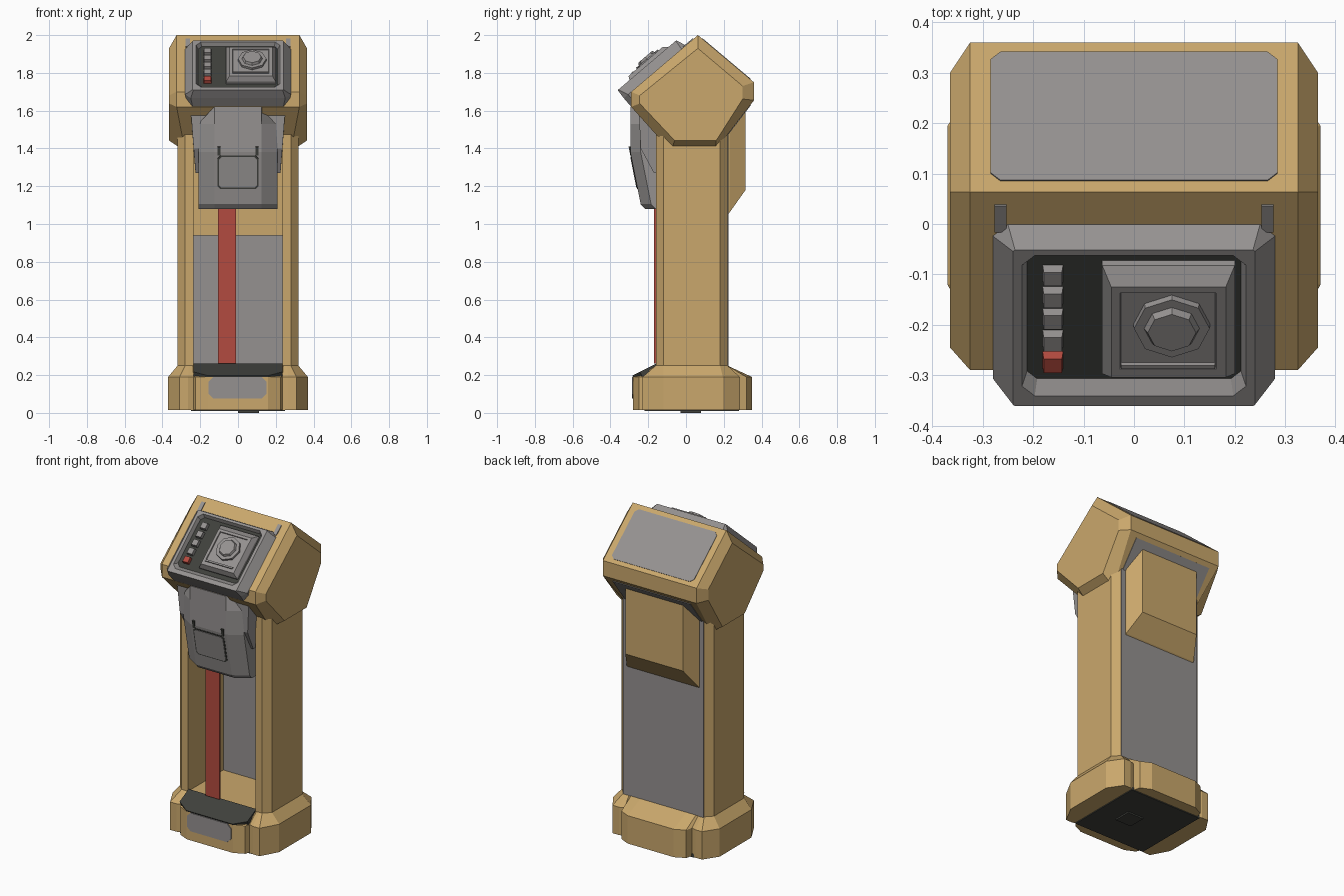
import bpy, bmesh, math
from mathutils import Matrix, Vector


def mat(name, c):
    m = bpy.data.materials.new(name)
    m.diffuse_color = (*c, 1)
    return m


YELLOW = mat("ochre", (0.59, 0.39, 0.15))
GREY = mat("grey", (0.30, 0.285, 0.28))
DARK = mat("charcoal", (0.05, 0.052, 0.045))
RED = mat("red", (0.45, 0.07, 0.05))


def frame(y, z, dy, dz):
    """Local axes: x stays x, local y runs along (dy, dz), local z is the face normal."""
    d = Vector((0, dy, dz)).normalized()
    n = Vector((1, 0, 0)).cross(d)
    m = Matrix(((1, 0, 0), d, n)).transposed().to_4x4()
    m.translation = (0, y, z)
    return m


def loft(name, rings, material, m=Matrix(), end=None):
    """Skin a list of equal-length rings and cap both ends."""
    bm = bmesh.new()
    vs = [[bm.verts.new(m @ Vector(p)) for p in r] for r in rings]
    n = len(rings[0])
    for a, b in zip(vs, vs[1:]):
        for i in range(n):
            j = (i + 1) % n
            bm.faces.new((a[i], a[j], b[j], b[i]))
    bm.faces.new(vs[0][::-1])
    bm.faces.new(vs[-1]).material_index = 1 if end else 0
    bmesh.ops.recalc_face_normals(bm, faces=bm.faces)
    me = bpy.data.meshes.new(name)
    bm.to_mesh(me)
    bm.free()
    me.materials.append(material)
    if end:
        me.materials.append(end)
    ob = bpy.data.objects.new(name, me)
    bpy.context.collection.objects.link(ob)
    return ob


def rect(x0, x1, y0, y1, z, c=0):
    if not c:
        return [(x0, y0, z), (x1, y0, z), (x1, y1, z), (x0, y1, z)]
    return [(x0 + c, y0, z), (x1 - c, y0, z), (x1, y0 + c, z), (x1, y1 - c, z),
            (x1 - c, y1, z), (x0 + c, y1, z), (x0, y1 - c, z), (x0, y0 + c, z)]


def block(name, x0, x1, y0, y1, z0, z1, material, m=Matrix(), c=0):
    return loft(name, [rect(x0, x1, y0, y1, z0, c), rect(x0, x1, y0, y1, z1, c)], material, m)


def sym(half, z):
    """Mirror a half outline in x to a closed ring."""
    return [(x, y, z) for x, y in half] + [(-x, y, z) for x, y in half[::-1]]


# base with notched corners, sloping in to the column
foot = [(0.16, -0.28), (0.225, -0.25), (0.235, -0.22), (0.265, -0.23), (0.31, -0.23), (0.37, -0.12),
        (0.37, 0.195), (0.31, 0.285), (0.265, 0.285), (0.235, 0.275), (0.225, 0.32), (0.16, 0.35)]
neck_in = [(0.16, -0.16), (0.225, -0.16), (0.24, -0.16), (0.26, -0.16), (0.28, -0.16), (0.32, -0.12),
           (0.32, 0.18), (0.28, 0.22), (0.26, 0.22), (0.24, 0.22), (0.225, 0.22), (0.16, 0.22)]
loft("base", [sym(foot, 0.015), sym(foot, 0.19), sym(neck_in, 0.25)], YELLOW)
block("underside_plate", -0.25, 0.25, -0.22, 0.28, 0.009, 0.03, DARK)
block("underside_foot", 0, 0.11, -0.03, 0.08, 0, 0.02, DARK)
lip = [(0.16, 0), (0.235, 0.045), (0.235, 0.145)]
loft("base_lip", [sym(lip, -0.02), sym(lip, 0.008)], DARK, frame(-0.28, 0.19, 0.12, 0.06))
block("base_front_panel", -0.155, 0.15, 0.075, 0.19, -0.01, 0.006, GREY, frame(-0.28, 0, 0, 1), 0.025)

# column: two posts, rear panel, inner upper panel
post = [(0.235, -0.16), (0.28, -0.16), (0.32, -0.12), (0.32, 0.18), (0.28, 0.22), (0.235, 0.22)]
for s, side in ((-1, "left"), (1, "right")):
    loft(side + "_post", [[(s * x, y, z) for x, y in post] for z in (0.2, 1.5)], YELLOW)
block("rear_panel", -0.28, 0.28, 0.19, 0.224, 0.245, 1.48, GREY)
block("inner_upper_panel", -0.236, 0.236, 0.17, 0.192, 0.94, 1.48, YELLOW)
block("red_strip", -0.105, -0.01, -0.17, -0.16, 0.262, 1.2, RED)

# rear box with chamfered sides and sloped bottom
R = frame(0.2, 0, 0, 1)
loft("rear_box", [rect(-0.25, 0.25, 1.03, 1.6, 0), rect(-0.25, 0.25, 1.06, 1.6, -0.03),
                  rect(-0.2, 0.2, 1.18, 1.6, -0.115)], YELLOW, R)

# head: seven-sided profile with chamfered ends
outer = [(0.063, 2.0), (0.36, 1.75), (0.36, 1.655), (0.153, 1.386),
         (-0.08, 1.386), (-0.29, 1.62), (-0.29, 1.70)]
inner = [(0.063, 1.93), (0.30, 1.73), (0.30, 1.662), (0.16, 1.442),
         (-0.06, 1.442), (-0.245, 1.638), (-0.245, 1.68)]
edge = [0.325, 0.325, 0.325, 0.28, 0.28, 0.325, 0.325]


def ends(s):
    a = [(s * 0.365, y, z) for y, z in inner]
    b = [(s * e, y, z) for e, (y, z) in zip(edge, outer)]
    return [a, b] if s < 0 else [b, a]


loft("head", ends(-1) + ends(1), YELLOW)
block("head_rear_plate", -0.285, 0.285, 0.029, 0.362, -0.01, 0.003, GREY,
      frame(0.063, 2.0, 0.297, -0.25), 0.02)
block("head_under_plate", -0.27, 0.27, 0.03, 0.33, -0.01, 0.003, GREY,
      frame(0.36, 1.655, -0.207, -0.269))

# console on the front slope, with sunken dark floor
C = frame(0.063, 2.0, 0.353, 0.30)
loft("console", [rect(-0.27, 0.27, -0.515, -0.09, -0.06, 0.03),
                 rect(-0.28, 0.28, -0.515, -0.084, 0, 0.03),
                 rect(-0.24, 0.24, -0.512, -0.105, 0.053, 0.004),
                 rect(-0.222, 0.222, -0.485, -0.12, 0.053, 0.025),
                 rect(-0.212, 0.212, -0.46, -0.13, 0.03, 0.02)], GREY, C, DARK)
for s, side in ((-1, "left"), (1, "right")):
    block(side + "_console_tab", s * 0.265 - 0.012, s * 0.265 + 0.012, -0.1, -0.032, -0.01, 0.005, GREY, C)
for i in range(5):
    y = -0.184 - 0.0565 * i
    loft(f"button_{i + 1}", [rect(-0.182, -0.14, y - 0.021, y + 0.021, 0.025),
                             rect(-0.179, -0.143, y - 0.018, y + 0.018, 0.05)],
         RED if i == 4 else GREY, C)

# screen frame and eight-sided dial
loft("screen_frame", [rect(-0.063, 0.2, -0.434, -0.152, 0.025),
                      rect(-0.063, 0.2, -0.434, -0.152, 0.045),
                      rect(-0.045, 0.182, -0.42, -0.185, 0.073),
                      rect(-0.028, 0.163, -0.4, -0.2, 0.073),
                      rect(-0.026, 0.161, -0.398, -0.202, 0.067)], GREY, C)
block("screen_bar", -0.026, 0.161, -0.396, -0.386, 0.06, 0.076, GREY, C)


def octagon(r, z):
    return [(0.075 + r * math.cos(k * math.pi / 4), -0.287 + r * math.sin(k * math.pi / 4), z)
            for k in range(8)]


loft("dial", [octagon(0.077, 0.06), octagon(0.075, 0.08), octagon(0.055, 0.08),
              octagon(0.048, 0.093)], GREY, C)

# neck under the console
side = [(-0.29, 1.66), (-0.25, 1.6), (-0.24, 1.4), (-0.17, 1.27), (-0.05, 1.27), (-0.05, 1.7)]
wide = [0.26, 0.25, 0.235, 0.225, 0.225, 0.26]
loft("neck", [[(s * w, y, z) for w, (y, z) in zip(wide, side)] for s in (-1, 1)], GREY)

# faceted nose hanging in front of the column
nose = []
for z, y, w in ((1.08, -0.217, 0.21), (1.105, -0.24, 0.21), (1.38, -0.295, 0.21),
                (1.53, -0.295, 0.21), (1.62, -0.295, 0.13)):
    nose.append(sym([(0.125, y), (w, y + 0.055), (w, -0.08)], z))
loft("nose", nose, GREY)

# hatch on the nose: dark outline, panel and two slots
H = frame(-0.295, 1.38, -0.055, 0.28)
block("hatch_outline", -0.108, 0.108, -0.198, -0.018, -0.01, 0.002, DARK, H, 0.015)
block("hatch_panel", -0.1, 0.1, -0.19, -0.026, -0.01, 0.005, GREY, H, 0.013)
for s, lr in ((-1, "left"), (1, "right")):
    block(lr + "_hatch_slot", s * 0.1 - 0.008, s * 0.1 + 0.008, -0.018, 0.03, -0.02, 0.003, DARK, H)
